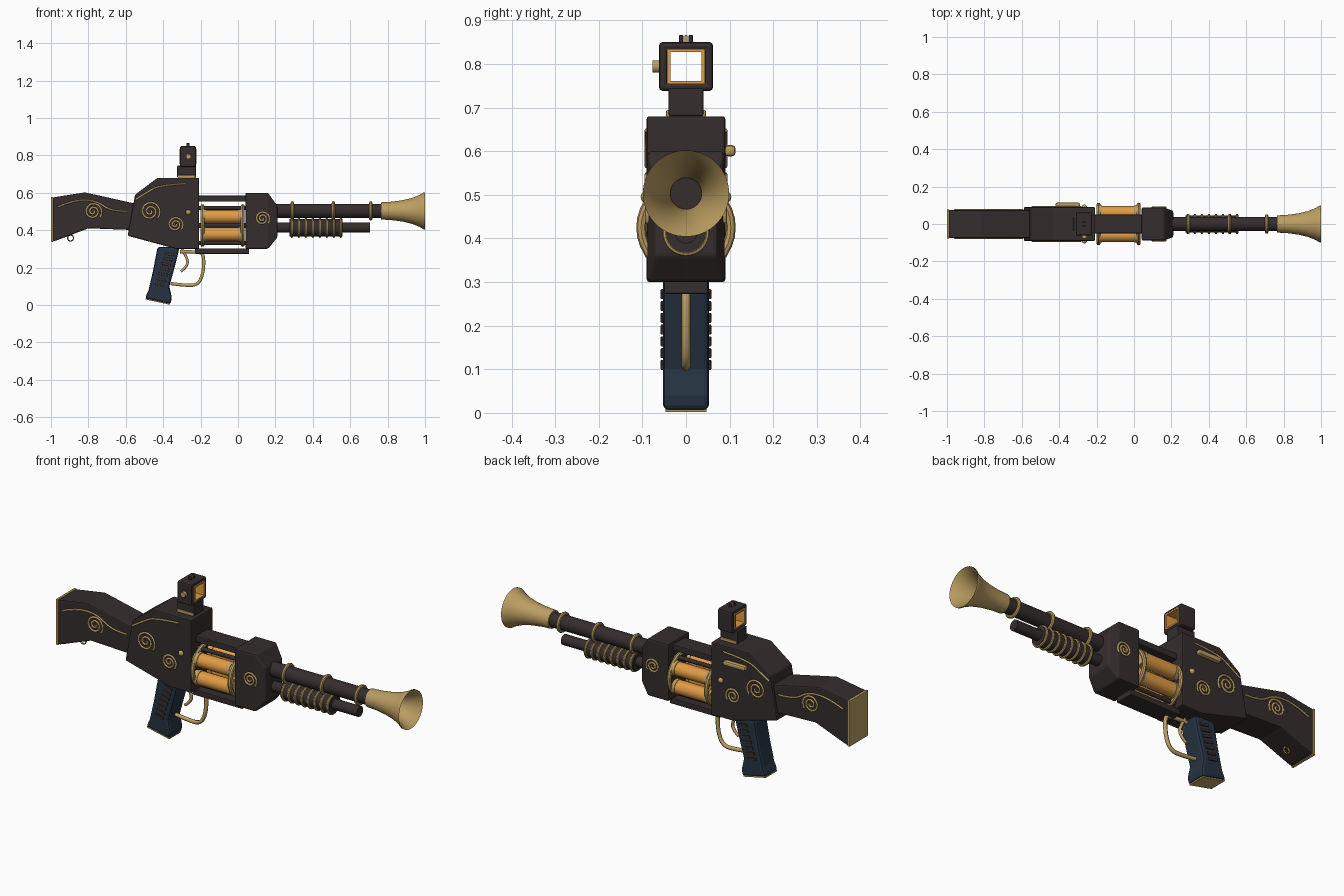
import bpy, bmesh, math
from mathutils import Vector

if "Cube" in bpy.data.objects:
    bpy.data.objects.remove(bpy.data.objects["Cube"])


def material(name, rgb):
    m = bpy.data.materials.new(name)
    m.diffuse_color = (*rgb, 1)
    m.use_nodes = True
    m.node_tree.nodes["Principled BSDF"].inputs["Base Color"].default_value = m.diffuse_color
    return m


DARK = material("dark_wood", (0.036, 0.026, 0.026))
BRASS = material("brass", (0.50, 0.34, 0.12))
AMBER = material("amber", (0.75, 0.33, 0.06))
NAVY = material("navy_grip", (0.019, 0.034, 0.055))
RIB = material("rib_brown", (0.045, 0.025, 0.022))


def finish(name, bm, mat, bevel=0.0, smooth=False):
    bmesh.ops.recalc_face_normals(bm, faces=bm.faces)
    me = bpy.data.meshes.new(name)
    bm.to_mesh(me)
    bm.free()
    me.materials.append(mat)
    ob = bpy.data.objects.new(name, me)
    bpy.context.collection.objects.link(ob)
    if bevel:
        b = ob.modifiers.new("bevel", 'BEVEL')
        b.width, b.segments, b.limit_method = bevel, 2, 'ANGLE'
    if smooth:
        bpy.ops.object.select_all(action='DESELECT')
        ob.select_set(True)
        bpy.context.view_layer.objects.active = ob
        bpy.ops.object.shade_smooth_by_angle(angle=math.radians(40))
    return ob


def prism(name, pts, half, mat, bevel=0.006):
    """Side outline in x, z, extruded to both sides in y."""
    bm = bmesh.new()
    a = [bm.verts.new((x, -half, z)) for x, z in pts]
    b = [bm.verts.new((x, half, z)) for x, z in pts]
    bm.faces.new(a)
    bm.faces.new(b[::-1])
    for i in range(len(pts)):
        j = (i + 1) % len(pts)
        bm.faces.new((a[i], b[i], b[j], a[j]))
    return finish(name, bm, mat, bevel)


def box(name, x0, x1, y0, y1, z0, z1, mat, bevel=0.004):
    ob = prism(name, [(x0, z0), (x1, z0), (x1, z1), (x0, z1)], (y1 - y0) / 2, mat, bevel)
    ob.location.y = (y0 + y1) / 2
    return ob


def lathe(name, prof, y, z, mat, seg=24, loop=False):
    """Outline in x, radius, turned about a line along x."""
    bm = bmesh.new()
    rows = []
    for x, r in prof:
        rows.append([bm.verts.new((x, y + r * math.cos(t), z + r * math.sin(t)))
                     for t in (2 * math.pi * k / seg for k in range(seg))])
    pairs = list(zip(rows, rows[1:])) + ([(rows[-1], rows[0])] if loop else [])
    for p, q in pairs:
        for k in range(seg):
            n = (k + 1) % seg
            bm.faces.new((p[k], p[n], q[n], q[k]))
    if not loop:
        bm.faces.new(rows[0])
        bm.faces.new(rows[-1])
    return finish(name, bm, mat, 0, True)


def rod(name, x0, x1, r, y, z, mat, seg=20):
    return lathe(name, [(x0, r), (x1, r)], y, z, mat, seg)


def ring(name, x, r, w, y, z, mat=BRASS, seg=32):
    prof = [(x + w * math.cos(t), r + w * math.sin(t)) for t in (math.pi * k / 4 for k in range(8))]
    return lathe(name, prof, y, z, mat, seg, True)


def wire(name, pts, r, mat=BRASS, smooth_path=True, cyclic=False):
    """Round wire along a path."""
    cu = bpy.data.curves.new(name, 'CURVE')
    cu.dimensions, cu.bevel_depth, cu.bevel_resolution = '3D', r, 1
    cu.use_fill_caps = True
    cu.resolution_u = 5
    sp = cu.splines.new('NURBS' if smooth_path else 'POLY')
    sp.points.add(len(pts) - 1)
    for p, c in zip(sp.points, pts):
        p.co = (*c, 1)
    sp.use_cyclic_u = cyclic
    if smooth_path:
        sp.order_u = 3
        sp.use_endpoint_u = True
    cu.materials.append(mat)
    ob = bpy.data.objects.new(name, cu)
    bpy.context.collection.objects.link(ob)
    bpy.ops.object.select_all(action='DESELECT')
    ob.select_set(True)
    bpy.context.view_layer.objects.active = ob
    bpy.ops.object.convert(target='MESH')
    return ob


def ball(name, loc, r, mat=BRASS):
    bm = bmesh.new()
    bmesh.ops.create_uvsphere(bm, u_segments=16, v_segments=8, radius=r)
    bmesh.ops.translate(bm, verts=bm.verts, vec=Vector(loc))
    return finish(name, bm, mat, 0, True)


# Stock with brass butt plate and sling ring
prism("stock", [(-0.988, 0.34), (-0.97, 0.345), (-0.80, 0.41), (-0.54, 0.40),
                (-0.54, 0.54), (-0.82, 0.602), (-0.988, 0.575)], 0.075, DARK)
box("butt_plate", -1.0, -0.987, -0.077, 0.077, 0.338, 0.577, BRASS, 0.003)
wire("sling_ring", [(-0.895 + 0.016 * math.cos(t), 0, 0.358 + 0.016 * math.sin(t))
                    for t in (math.pi * k / 8 for k in range(16))], 0.004, BRASS, False, True)

# Receiver, front block and rails
prism("receiver", [(-0.59, 0.37), (-0.33, 0.30), (-0.208, 0.30), (-0.208, 0.68),
                   (-0.43, 0.68), (-0.55, 0.59)], 0.09, DARK)
bm = bmesh.new()
rows = [[bm.verts.new((x, sy * h, z)) for sy, z in ((-1, z0), (1, z0), (1, z1), (-1, z1))]
        for x, h, z0, z1 in ((0.04, 0.088, 0.30, 0.60), (0.16, 0.088, 0.30, 0.60), (0.21, 0.07, 0.36, 0.53))]
for p, q in zip(rows, rows[1:]):
    for k in range(4):
        bm.faces.new((p[k], p[(k + 1) % 4], q[(k + 1) % 4], q[k]))
bm.faces.new(rows[0])
bm.faces.new(rows[-1])
finish("front_block", bm, DARK, 0.008)
box("top_rail", -0.22, 0.05, -0.05, 0.05, 0.553, 0.585, DARK)
box("bottom_rail", -0.23, 0.06, -0.05, 0.05, 0.273, 0.303, DARK)

# Chamber of amber tubes between brass rings
CZ = 0.425
for x in (-0.19, 0.025):
    ring("chamber_ring", x, 0.103, 0.011, 0, CZ)
for sy in (-1, 1):
    for sz in (-1, 1):
        rod("amber_tube", -0.20, 0.02, 0.036, sy * 0.06, CZ + sz * 0.047, AMBER)
        rod("chamber_rod", -0.21, 0.045, 0.011, sy * 0.035, CZ + sz * 0.094, DARK, 10)
        for x in (-0.178, 0.008):
            rod("tube_cap", x - 0.008, x + 0.008, 0.039, sy * 0.06, CZ + sz * 0.047, BRASS)
rod("chamber_axle", -0.21, 0.045, 0.014, 0, CZ, DARK, 12)

# Barrels, coil and flared muzzle
rod("barrel", 0.20, 0.79, 0.038, 0, 0.503, DARK, 28)
rod("lower_tube", 0.20, 0.705, 0.027, 0, 0.415, DARK)
rod("coil_core", 0.275, 0.56, 0.046, 0, 0.413, DARK, 24)
for i in range(8):
    ring("coil_ring", 0.288 + i * 0.0375, 0.047, 0.007, 0, 0.413)
for x in (0.29, 0.51, 0.71):
    ring("barrel_ring", x, 0.043, 0.009, 0, 0.503)
lathe("flared_muzzle", [(0.765, 0.036), (0.765, 0.046), (0.82, 0.049), (0.88, 0.057), (0.93, 0.069),
                        (0.97, 0.085), (0.993, 0.099), (1.0, 0.099), (0.985, 0.088), (0.96, 0.074),
                        (0.92, 0.058), (0.86, 0.045), (0.80, 0.036)], 0, 0.503, BRASS, 40, True)

# Grip with side ribs and base plate
prism("grip", [(-0.43, 0.31), (-0.455, 0.18), (-0.478, 0.08), (-0.498, 0.035), (-0.36, 0.005),
               (-0.354, 0.04), (-0.367, 0.10), (-0.335, 0.215), (-0.312, 0.31)], 0.053, NAVY, 0.012)
base = box("grip_base", -0.066, 0.066, -0.047, 0.047, -0.003, 0.003, BRASS, 0)
base.location = (-0.429, 0, 0.0185)
base.rotation_euler.y = math.atan2(0.03, 0.138)
for i in range(7):
    z = 0.11 + i * 0.027
    for s in (-1, 1):
        x = -0.418 + i * 0.0085
        rib = box("grip_rib", -0.025, 0.025, -0.006, 0.006, -0.007, 0.007, RIB, 0.002)
        rib.location = (x, s * 0.052, z)
        rib.rotation_euler.y = 0.2

# Trigger and guard
wire("trigger_guard", [(x, 0, z) for x, z in ((-0.31, 0.285), (-0.21, 0.285), (-0.182, 0.27), (-0.185, 0.17),
                                              (-0.215, 0.105), (-0.29, 0.105), (-0.36, 0.115))], 0.010)
wire("trigger", [(-0.30, 0, 0.30), (-0.275, 0, 0.26), (-0.265, 0, 0.21), (-0.305, 0, 0.18)], 0.008)

# Sight: foot, open square housing, lining and knobs
box("sight_foot_plate", -0.322, -0.228, -0.046, 0.046, 0.678, 0.694, BRASS)
box("sight_foot", -0.325, -0.225, -0.04, 0.04, 0.68, 0.745, DARK)


def frame(name, x0, x1, outer, inner, mat, bevel):
    bm = bmesh.new()
    cs = ((-1, -1), (1, -1), (1, 1), (-1, 1))
    loops = [[bm.verts.new((x, a * h[0], 0.794 + b * h[1])) for a, b in cs]
             for x, h in ((x0, outer), (x1, outer), (x1, inner), (x0, inner))]
    for n in range(4):
        p, q = loops[n], loops[(n + 1) % 4]
        for k in range(4):
            bm.faces.new((p[k], p[(k + 1) % 4], q[(k + 1) % 4], q[k]))
    finish(name, bm, mat, bevel)


frame("sight_housing", -0.31, -0.225, (0.062, 0.056), (0.042, 0.038), DARK, 0.008)
frame("sight_lining", -0.313, -0.222, (0.044, 0.040), (0.036, 0.033), AMBER, 0)
for y in (-0.011, 0.011):
    box("top_pin", -0.275, -0.258, y - 0.005, y + 0.005, 0.845, 0.866, DARK, 0.002)
box("top_pin_bead", -0.272, -0.261, -0.004, 0.004, 0.845, 0.866, BRASS, 0.002)
knob = lathe("sight_knob", [(-0.01, 0.014), (0.01, 0.014)], 0, 0, BRASS, 16)
knob.rotation_euler.z = math.pi / 2
knob.location = (-0.265, -0.067, 0.794)

# Bolt handle on the far side
box("bolt_handle", -0.42, -0.29, 0.088, 0.114, 0.588, 0.614, BRASS, 0.009)


# Scrollwork, the same on both sides
def scroll(name, cx, cz, r, y):
    pts = []
    for k in range(45):
        t = k / 44
        a = 0.6 - t * 4.4 * math.pi
        q = r * (0.12 + 0.88 * t)
        pts.append((cx + q * math.cos(a), y, cz + q * math.sin(a)))
    wire(name, pts, 0.0055, BRASS, False)


for s in (-1, 1):
    scroll("stock_scroll", -0.775, 0.50, 0.048, s * 0.075)
    scroll("receiver_scroll", -0.47, 0.50, 0.054, s * 0.09)
    scroll("small_receiver_scroll", -0.335, 0.43, 0.042, s * 0.09)
    scroll("block_scroll", 0.13, 0.462, 0.04, s * 0.088)
    wire("stock_trim", [(x, s * 0.075, z) for x, z in
                        ((-0.96, 0.525), (-0.88, 0.56), (-0.76, 0.56), (-0.68, 0.50), (-0.59, 0.50))], 0.005)
    wire("receiver_trim", [(x, s * 0.09, z) for x, z in
                           ((-0.545, 0.565), (-0.49, 0.60), (-0.42, 0.64), (-0.28, 0.648))], 0.005)
    ball("receiver_stud", (-0.265, s * 0.09, 0.495), 0.014)
